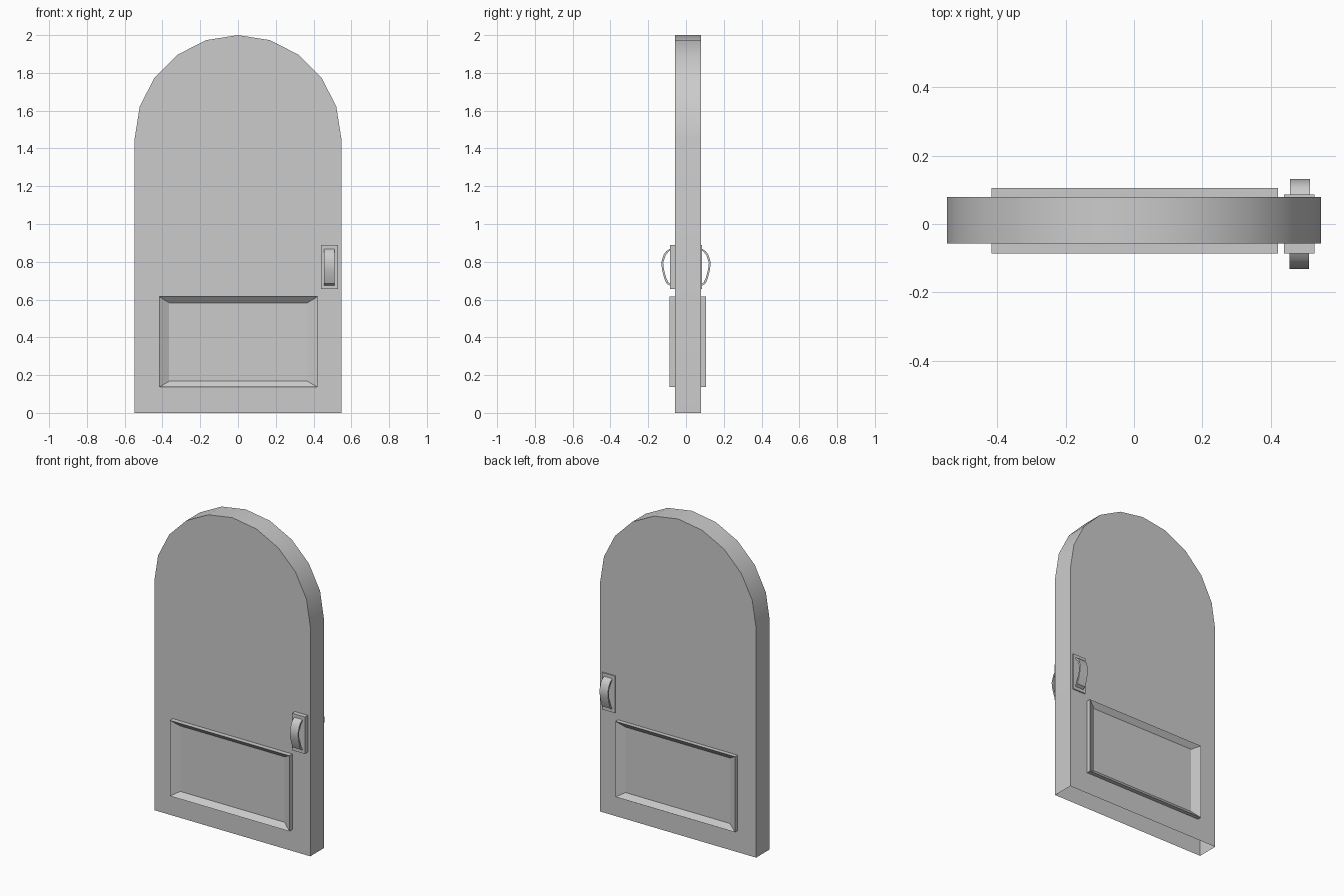
import bpy, bmesh, math

if "Cube" in bpy.data.objects:
    bpy.data.objects.remove(bpy.data.objects["Cube"])


def finish(name, bm, smooth=False):
    bmesh.ops.recalc_face_normals(bm, faces=bm.faces)
    me = bpy.data.meshes.new(name)
    bm.to_mesh(me)
    bm.free()
    ob = bpy.data.objects.new(name, me)
    bpy.context.collection.objects.link(ob)
    if smooth:
        bpy.ops.object.select_all(action='DESELECT')
        ob.select_set(True)
        bpy.context.view_layer.objects.active = ob
        bpy.ops.object.shade_smooth_by_angle(angle=math.radians(35))
    return ob


def bridge(bm, loops, closed=True):
    """Join successive vertex loops with quads."""
    for a, b in zip(loops, loops[1:]):
        n = len(a)
        for i in range(n if closed else n - 1):
            j = (i + 1) % n
            bm.faces.new((a[i], a[j], b[j], b[i]))


def rect(bm, x0, x1, z0, z1, y, inset_x=0, inset_z=0):
    x0, x1, z0, z1 = x0 + inset_x, x1 - inset_x, z0 + inset_z, z1 - inset_z
    return [bm.verts.new((x, y, z)) for x, z in ((x0, z0), (x1, z0), (x1, z1), (x0, z1))]


FRONT, BACK = -0.057, 0.079

# Arched door slab, open underneath
R, SPRING = 0.547, 1.453
outline = [(R, 0)]
outline += [(R * math.cos(math.pi * i / 10), SPRING + R * math.sin(math.pi * i / 10)) for i in range(11)]
outline += [(-R, 0)]
bm = bmesh.new()
loops = [[bm.verts.new((x, y, z)) for x, z in outline] for y in (FRONT, BACK)]
bridge(bm, loops, closed=False)
for loop in loops:
    bm.faces.new(loop)
finish("door_slab", bm, smooth=True)

# Same fittings on both faces: side name, face y, rim y, plate y, outward sign, handle x range
sides = (("front", FRONT, -0.087, -0.086, -1, 0.455, 0.512),
         ("back", BACK, 0.105, 0.086, 1, 0.457, 0.515))

# Bowed grip profile as (distance from the door centre plane, height)
bow = [(0.083, 0.870), (0.104, 0.857), (0.118, 0.838), (0.131, 0.797),
       (0.127, 0.758), (0.115, 0.712), (0.104, 0.685), (0.083, 0.673)]

for side, face, rim, plate, s, hx0, hx1 in sides:
    # Sunken lower panel with a sloping frame
    bm = bmesh.new()
    p = (-0.417, 0.421, 0.136, 0.615)
    loops = [rect(bm, *p, face), rect(bm, *p, rim),
             rect(bm, *p, face + s * 0.001, 0.053, 0.032)]
    bridge(bm, loops)
    bm.faces.new(loops[-1])
    finish(side + "_panel", bm)

    # Handle backing plate
    bm = bmesh.new()
    q = (0.439, 0.529, 0.655, 0.889)
    loops = [rect(bm, *q, face), rect(bm, *q, plate)]
    bridge(bm, loops)
    bm.faces.new(loops[-1])
    finish(side + "_handle_plate", bm)

    # Curved strap handle
    bm = bmesh.new()
    inner = [(max(y - 0.010, 0.08), 0.775 + (z - 0.775) * 0.93) for y, z in bow]
    loops = []
    for (yo, zo), (yi, zi) in zip(bow, inner):
        loops.append([bm.verts.new(c) for c in ((hx0, s * yo, zo), (hx1, s * yo, zo),
                                                (hx1, s * yi, zi), (hx0, s * yi, zi))])
    bridge(bm, loops)
    bm.faces.new(loops[0])
    bm.faces.new(loops[-1])
    finish(side + "_handle", bm, smooth=True)
